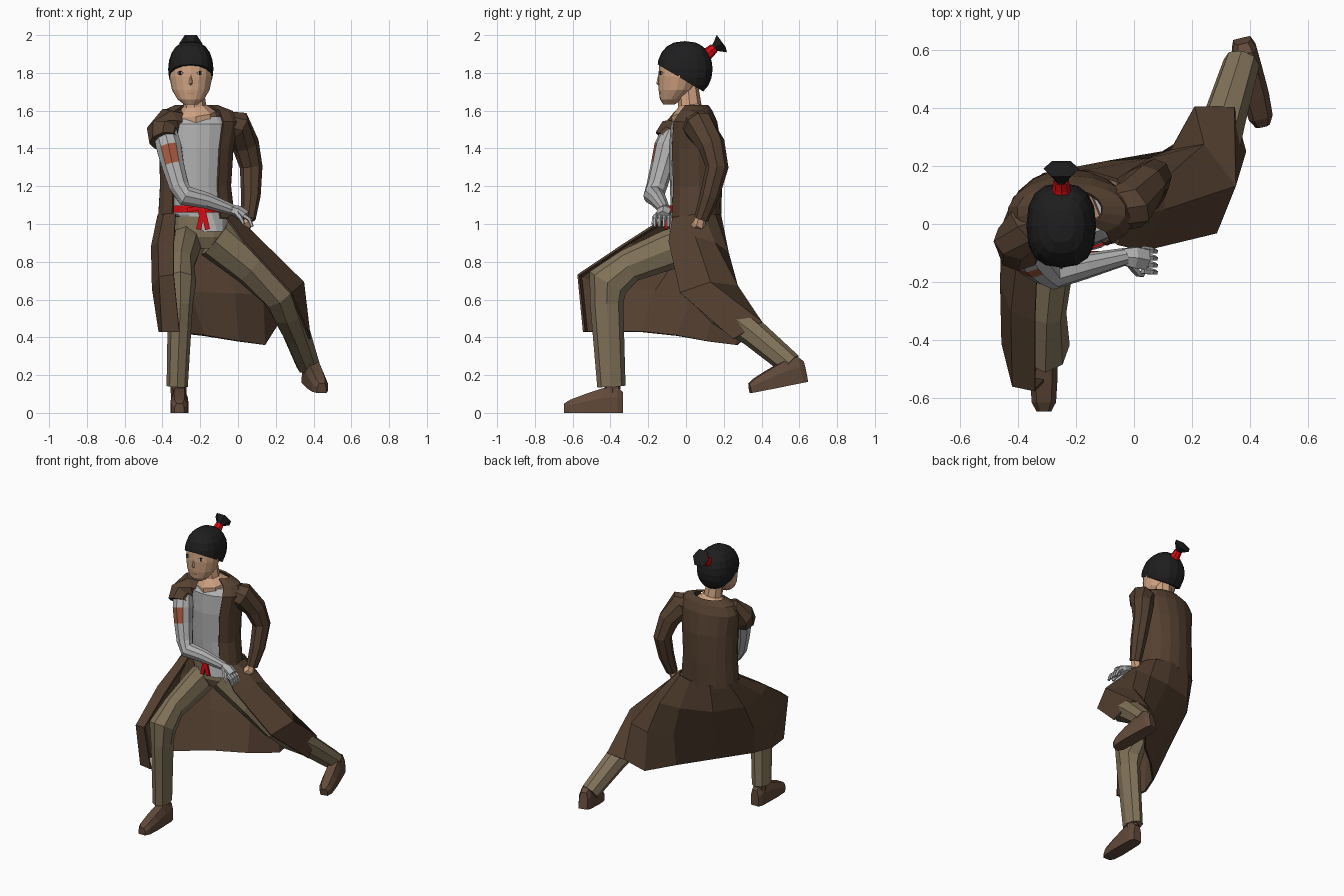
import bpy, bmesh, math
from mathutils import Vector, Matrix


def mat(name, r, g, b):
    m = bpy.data.materials.new(name)
    m.diffuse_color = (r, g, b, 1)
    return m


SKIN = mat("skin", .62, .36, .22)
HAIR = mat("black hair", .013, .013, .014)
RED = mat("bright red", .66, .004, .006)
COAT = mat("dark brown coat", .09, .052, .03)
SHOE = mat("brown leather", .12, .068, .042)
PANTS = mat("khaki cloth", .22, .17, .1)
GREY = mat("grey cloth", .44, .44, .44)
PATCH = mat("rust patch", .38, .1, .05)
WHITE = mat("eye white", .6, .55, .5)


def finish(name, bm, *mats, thick=0):
    if not thick:
        bmesh.ops.recalc_face_normals(bm, faces=bm.faces)
    me = bpy.data.meshes.new(name)
    bm.to_mesh(me)
    bm.free()
    for m in mats:
        me.materials.append(m)
    ob = bpy.data.objects.new(name, me)
    bpy.context.collection.objects.link(ob)
    if thick:
        s = ob.modifiers.new("thickness", 'SOLIDIFY')
        s.thickness, s.offset = thick, 0
    return ob


def loft(name, rings, *mats, closed=True, thick=0, rule=None):
    """Skin a list of point rings; closed rings are capped."""
    bm = bmesh.new()
    rows = [[bm.verts.new(p) for p in ring] for ring in rings]
    n = len(rows[0])
    for a, b in zip(rows, rows[1:]):
        for i in range(n if closed else n - 1):
            j = (i + 1) % n
            bm.faces.new((a[i], a[j], b[j], b[i]))
    if closed:
        bm.faces.new(rows[0])
        bm.faces.new(rows[-1])
    if rule:
        bmesh.ops.recalc_face_normals(bm, faces=bm.faces)
        for f in bm.faces:
            f.material_index = int(rule(f))
    return finish(name, bm, *mats, thick=thick)


def tube(name, pts, *mats, n=8, k=1.0, ref=(1, 0, 0), rule=None):
    """Limb through (x, y, z, radius) points; k scales the axis along ref."""
    P = [Vector(p[:3]) for p in pts]
    rings = []
    for i, p in enumerate(P):
        d = (P[min(i + 1, len(P) - 1)] - P[max(i - 1, 0)]).normalized()
        a = Vector(ref)
        a = (a - d * a.dot(d)).normalized()
        b = d.cross(a)
        r = pts[i][3]
        rings.append([p + a * (r * k * math.cos(t)) + b * (r * math.sin(t))
                      for t in (2 * math.pi * j / n for j in range(n))])
    return loft(name, rings, *mats, rule=rule)


def oval(z, cx, cy, rx, ry, n=16, a0=0, a1=360):
    """Horizontal oval; angle 0 faces the front."""
    cnt = n if a1 - a0 == 360 else n + 1
    return [(cx + rx * math.sin(t), cy - ry * math.cos(t), z)
            for t in (math.radians(a0 + (a1 - a0) * i / n) for i in range(cnt))]


def box(name, loc, size, m, yaw=0, roll=0):
    bm = bmesh.new()
    M = (Matrix.Translation(loc) @ Matrix.Rotation(math.radians(yaw), 4, 'Z')
         @ Matrix.Rotation(math.radians(roll), 4, 'Y') @ Matrix.Diagonal((*size, 1)))
    bmesh.ops.create_cube(bm, size=1, matrix=M)
    return finish(name, bm, m)


# Head, neck and face
loft("head", [oval(*r) for r in [
    (1.632, -.25, -.09, .035, .03), (1.66, -.25, -.078, .07, .06),
    (1.71, -.25, -.05, .1, .095), (1.78, -.25, -.035, .114, .112),
    (1.86, -.25, -.025, .112, .115), (1.93, -.25, -.01, .075, .08)]], SKIN)
tube("neck", [(-.22, .035, 1.53, .11), (-.222, .028, 1.585, .105), (-.23, .02, 1.625, .062),
              (-.24, .01, 1.74, .053)], SKIN)
tube("nose", [(-.25, -.143, 1.79, .004), (-.25, -.147, 1.745, .01), (-.25, -.14, 1.735, .006)], SKIN, n=4)
box("mouth", (-.25, -.139, 1.69), (.035, .006, .004), PATCH)
for s in (-1, 1):
    box("eye", (-.254 + s * .053, -.131, 1.8), (.034, .008, .012), WHITE, yaw=s * 27)
    box("pupil", (-.254 + s * .053, -.133, 1.8), (.012, .009, .022), HAIR, yaw=s * 27)

# Hair cap: a squarish sphere cut by a plane sloping down towards the nape
bm = bmesh.new()
bmesh.ops.create_uvsphere(bm, u_segments=16, v_segments=10, radius=1)
for v in bm.verts:
    x, y = (math.copysign(abs(c) ** .8, c) for c in v.co.xy)
    v.co = (-.25 + .12 * x, -.006 + .147 * y, 1.82 + .148 * v.co.z)
bmesh.ops.bisect_plane(bm, geom=bm.verts[:] + bm.edges[:] + bm.faces[:],
                       plane_co=(-.25, -.15, 1.845), plane_no=(0, .5, .84), clear_inner=True)
bmesh.ops.holes_fill(bm, edges=[e for e in bm.edges if e.is_boundary])
finish("hair_cap", bm, HAIR)
tube("hair_band", [(-.25, .085, 1.88, .042), (-.25, .125, 1.91, .03), (-.25, .15, 1.932, .026)], RED)
tube("hair_tuft", [(-.25, .135, 1.92, .02), (-.25, .155, 1.935, .026), (-.25, .19, 1.955, .062),
                   (-.25, .194, 1.958, .03)], HAIR, n=6)

# Shirt, belt and knot
loft("shirt", [oval(*r) for r in [
    (.96, -.145, .03, .09, .12), (1.05, -.2, .04, .165, .12), (1.2, -.22, .04, .165, .125),
    (1.4, -.22, .035, .175, .125), (1.53, -.22, .03, .18, .11), (1.57, -.222, .035, .15, .08)]], GREY)
loft("belt", [oval(z, -.205, .04, .175, .13, 10, -80, 80) for z in (1.062, 1.097)],
     RED, closed=False, thick=.008)
box("belt_knot", (-.19, -.1, 1.07), (.04, .03, .045), RED)
for s in (-1, 1):
    box("belt_tail", (-.185 + s * .014, -.105, 1.015), (.026, .012, .09), RED, roll=-s * 13)
    box("belt_bow", (-.19 + s * .045, -.1, 1.08), (.07, .016, .024), RED, roll=s * 12)

# Coat body: open at the front
loft("coat_body", [oval(*r, 14, 39, 321) for r in [
    (1.03, -.22, .04, .2, .14), (1.2, -.225, .045, .185, .14), (1.4, -.22, .04, .193, .142),
    (1.54, -.215, .035, .215, .125), (1.595, -.215, .045, .185, .09), (1.625, -.22, .05, .11, .065)]],
    COAT, closed=False, thick=.012)

# Coat skirt: columns from the right thigh, round the back, to the left thigh
skirt = [
    [(-.33, -.08, 1.05), (-.34, -.33, .89), (-.34, -.57, .73), (-.31, -.54, .43)],
    [(-.39, -.05, 1.05), (-.42, -.30, .90), (-.415, -.555, .72), (-.4, -.525, .43)],
    [(-.42, .02, 1.05), (-.455, -.2, .88), (-.45, -.41, .66), (-.415, -.38, .43)],
    [(-.41, .09, 1.05), (-.45, -.01, .87), (-.42, -.16, .65), (-.36, -.24, .43)],
    [(-.31, .17, 1.05), (-.32, .15, .86), (-.26, .05, .64), (-.18, -.05, .41)],
    [(-.16, .18, 1.05), (-.1, .21, .85), (-.02, .17, .63), (0, .11, .38)],
    [(-.06, .15, 1.05), (.05, .22, .85), (.13, .25, .63), (.14, .27, .36)],
    [(-.02, .09, 1.05), (.1, .15, .9), (.24, .27, .67), (.21, .4, .47)],
    [(-.03, .02, 1.05), (.1, .05, .93), (.345, .13, .69), (.34, .4, .48)],
    [(-.06, -.07, 1.03), (.03, -.09, .905), (.28, -.03, .635), (.38, .25, .39)]]
loft("coat_skirt", skirt, COAT, closed=False, thick=.012)

# Sleeves
tube("short_sleeve", [(-.29, .03, 1.53, .075), (-.37, -.01, 1.53, .085), (-.4, -.06, 1.49, .085),
                      (-.39, -.095, 1.44, .08)], COAT, ref=(0, 1, 0))
tube("long_sleeve", [(-.09, .045, 1.525, .075), (-.01, .065, 1.52, .087), (.04, .135, 1.42, .073),
                     (.07, .165, 1.3, .06), (.068, .125, 1.15, .052), (.055, .08, 1.025, .038)],
     COAT, ref=(0, 1, 0))
tube("bare_hand", [(.055, .085, 1.05, .028), (.045, .07, 1.0, .035), (.0, .03, .975, .025)],
     SKIN, n=6, ref=(0, 1, 0))

# Grey arm with a rust patch on its front
tube("grey_arm", [(-.39, -.06, 1.5, .065), (-.365, -.1, 1.405, .07), (-.345, -.125, 1.31, .062),
                  (-.312, -.155, 1.2, .055), (-.28, -.17, 1.15, .056), (-.17, -.145, 1.125, .045),
                  (-.03, -.112, 1.075, .03)], GREY, PATCH, n=10, ref=(0, 1, 0),
     rule=lambda f: 1.32 < f.calc_center_median().z < 1.4 and f.normal.y < -.8)
tube("glove_palm", [(-.045, -.112, 1.08, .03), (.0, -.115, 1.065, .042), (.04, -.122, 1.04, .04)],
     GREY, n=6, k=.8, ref=(0, 0, 1))
for i in range(4):
    y = -.16 + i * .024
    tube("glove_finger", [(.03, y, 1.045, .013), (.06, y - .004, 1.025, .012),
                          (.075, y - .006, .985, .009)], GREY, n=5, ref=(0, 1, 0))
tube("glove_thumb", [(-.01, -.14, 1.06, .015), (.015, -.17, 1.03, .013), (.03, -.175, 1.0, .009)],
     GREY, n=5, ref=(0, 1, 0))

# Trousers
loft("trouser_seat", [oval(*r) for r in [
    (.87, -.17, .04, .1, .09), (.93, -.19, .04, .165, .12), (1.04, -.2, .04, .165, .12)]], PANTS)
tube("front_leg", [(-.27, .04, .91, .11), (-.28, -.1, .86, .105), (-.3, -.3, .78, .09),
                   (-.305, -.415, .69, .112), (-.305, -.42, .58, .088), (-.322, -.395, .14, .075)],
     PANTS, k=.75)
tube("back_leg", [(-.12, .04, .93, .12), (.07, .07, .78, .11), (.22, .12, .63, .1),
                  (.26, .2, .54, .09), (.31, .36, .42, .075), (.37, .555, .255, .063)], PANTS)


# Shoes: heel at the local origin, toe towards -y
def shoe(name, loc, yaw, pitch):
    M = (Matrix.Translation(loc) @ Matrix.Rotation(math.radians(yaw), 4, 'Z')
         @ Matrix.Rotation(math.radians(pitch), 4, 'X'))
    rings = []
    for y, w, h in [(0, .03, .11), (-.03, .042, .14), (-.11, .045, .13),
                    (-.2, .047, .1), (-.28, .042, .07), (-.312, .025, .05)]:
        rings.append([M @ Vector(p) for p in [(-w, y, 0), (w, y, 0), (w, y, h * .6), (w * .6, y, h),
                                              (-w * .6, y, h), (-w, y, h * .6)]])
    loft(name, rings, SHOE)


shoe("front_shoe", (-.31, -.333, 0), 0, 0)
shoe("back_shoe", (.37, .64, .165), 13.5, 11)
tube("front_ankle", [(-.318, -.39, .2, .045), (-.314, -.39, .08, .04)], SHOE)
